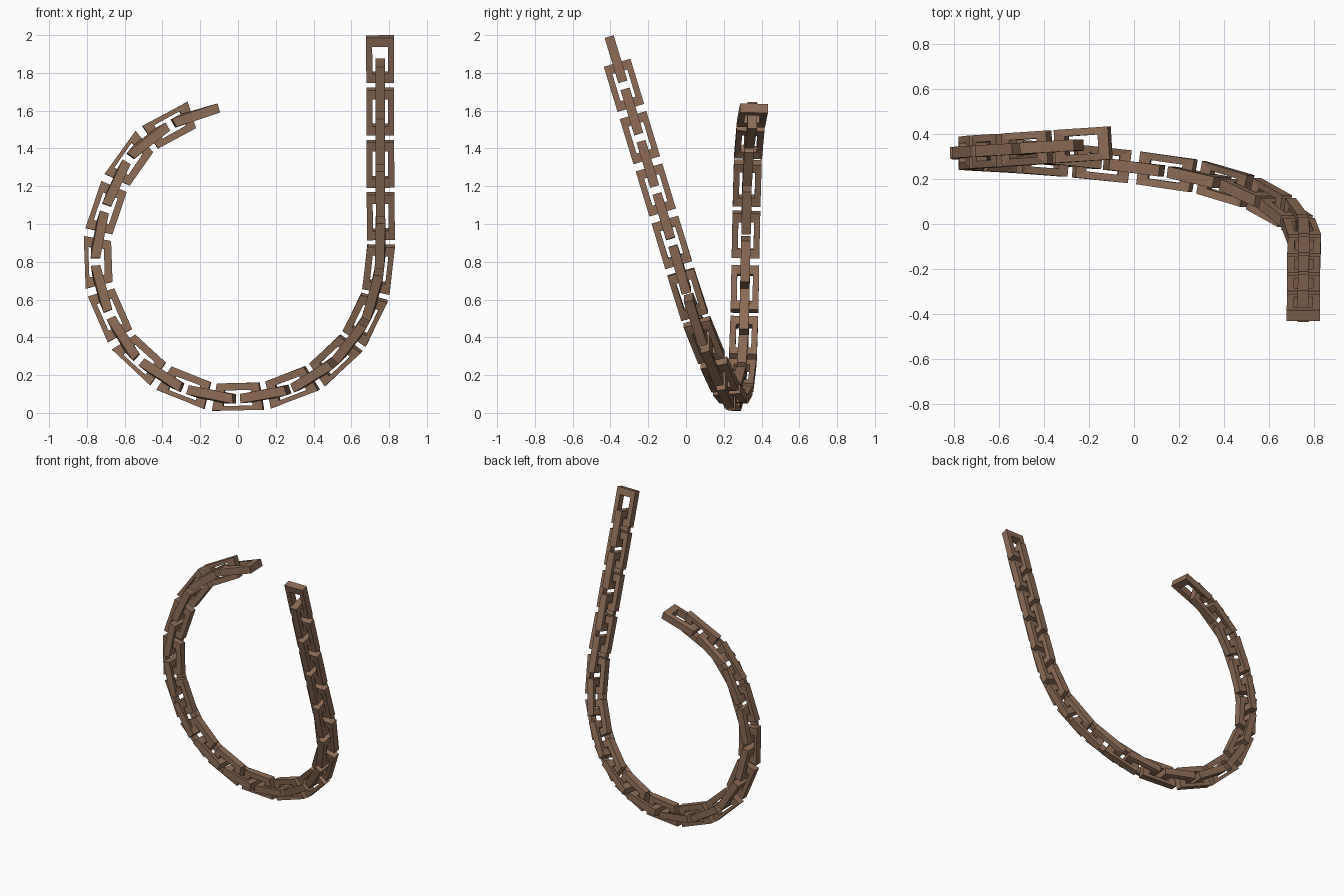
import bpy, bmesh, math
from mathutils import Vector

if "Cube" in bpy.data.objects:
    bpy.data.objects.remove(bpy.data.objects["Cube"])

# --- chain centreline: leaning straight run, then a rising near-circular hook ---
ARC_Y = [(0, -0.053), (19, 0.022), (37, 0.098), (53, 0.165), (70, 0.215), (90, 0.252),
         (105, 0.273), (122, 0.292), (145, 0.306), (180, 0.315), (220, 0.327),
         (245, 0.345), (262.3, 0.36)]


def hook_point(deg, y):
    r = 0.755 + 0.035 * max(0, deg - 180) / 82
    a = math.radians(deg)
    return Vector((r * math.cos(a), y, 0.83 - r * math.sin(a)))


ctrl = [Vector((0.752, -0.407, 1.992)).lerp(hook_point(0, -0.053), i / 6) for i in range(6)]
ctrl += [hook_point(d, y) for d, y in ARC_Y]
ctrl = [2 * ctrl[0] - ctrl[1]] + ctrl + [2 * ctrl[-1] - ctrl[-2]]

path = []
for i in range(1, len(ctrl) - 2):
    p0, p1, p2, p3 = ctrl[i - 1:i + 3]
    for k in range(20):
        t = k / 20
        path.append(0.5 * (2 * p1 + (p2 - p0) * t + (2 * p0 - 5 * p1 + 4 * p2 - p3) * t * t
                           + (3 * p1 - p0 - 3 * p2 + p3) * t ** 3))
path.append(ctrl[-2])
dist = [0.0]
for a, b in zip(path, path[1:]):
    dist.append(dist[-1] + (b - a).length)


def at(s):
    s = min(max(s, 0), dist[-1])
    i = next((j for j in range(1, len(dist)) if dist[j] >= s), len(dist) - 1)
    return path[i - 1].lerp(path[i], (s - dist[i - 1]) / (dist[i] - dist[i - 1]))


def bend(s, across, depth):
    """Map chain space (along, across, depth) onto the centreline."""
    t = (at(s + 0.03) - at(s - 0.03)).normalized()
    n = Vector((0, 1, 0))
    n = (n - n.dot(t) * t).normalized()
    return at(s) + n.cross(t) * across + n * depth


# --- links ---
LINKS, LENGTH, WIDTH, THICK = 32, 0.25, 0.147, 0.05
END_BAR, SIDE_BAR = 0.05, 0.032
STEP = (dist[-1] - LENGTH) / (LINKS - 1)

mat = bpy.data.materials.new("brown_metal")
mat.diffuse_color = (0.27, 0.15, 0.09, 1)
mat.use_nodes = True
mat.node_tree.nodes["Principled BSDF"].inputs["Base Color"].default_value = mat.diffuse_color


def make_link(index):
    centre = LENGTH / 2 + index * STEP
    bm = bmesh.new()
    rings = []
    for d in (-THICK / 2, THICK / 2):
        for hl, hw in ((LENGTH / 2, WIDTH / 2),
                       (LENGTH / 2 - END_BAR, WIDTH / 2 - SIDE_BAR)):
            ring = []
            for sl, sw in ((-1, -1), (1, -1), (1, 1), (-1, 1)):
                w, e = sw * hw, d
                if index % 2:            # every second link is turned a quarter
                    w, e = -e, w
                ring.append(bm.verts.new(bend(centre + sl * hl, w, e)))
            rings.append(ring)
    out0, in0, out1, in1 = rings
    for a, b in ((out0, in0), (in0, in1), (in1, out1), (out1, out0)):
        for k in range(4):
            j = (k + 1) % 4
            bm.faces.new((a[k], a[j], b[j], b[k]))
    bmesh.ops.recalc_face_normals(bm, faces=bm.faces)
    name = f"chain_link_{index + 1:02d}"
    mesh = bpy.data.meshes.new(name)
    bm.to_mesh(mesh)
    bm.free()
    mesh.materials.append(mat)
    bpy.context.collection.objects.link(bpy.data.objects.new(name, mesh))


for i in range(LINKS):
    make_link(i)
